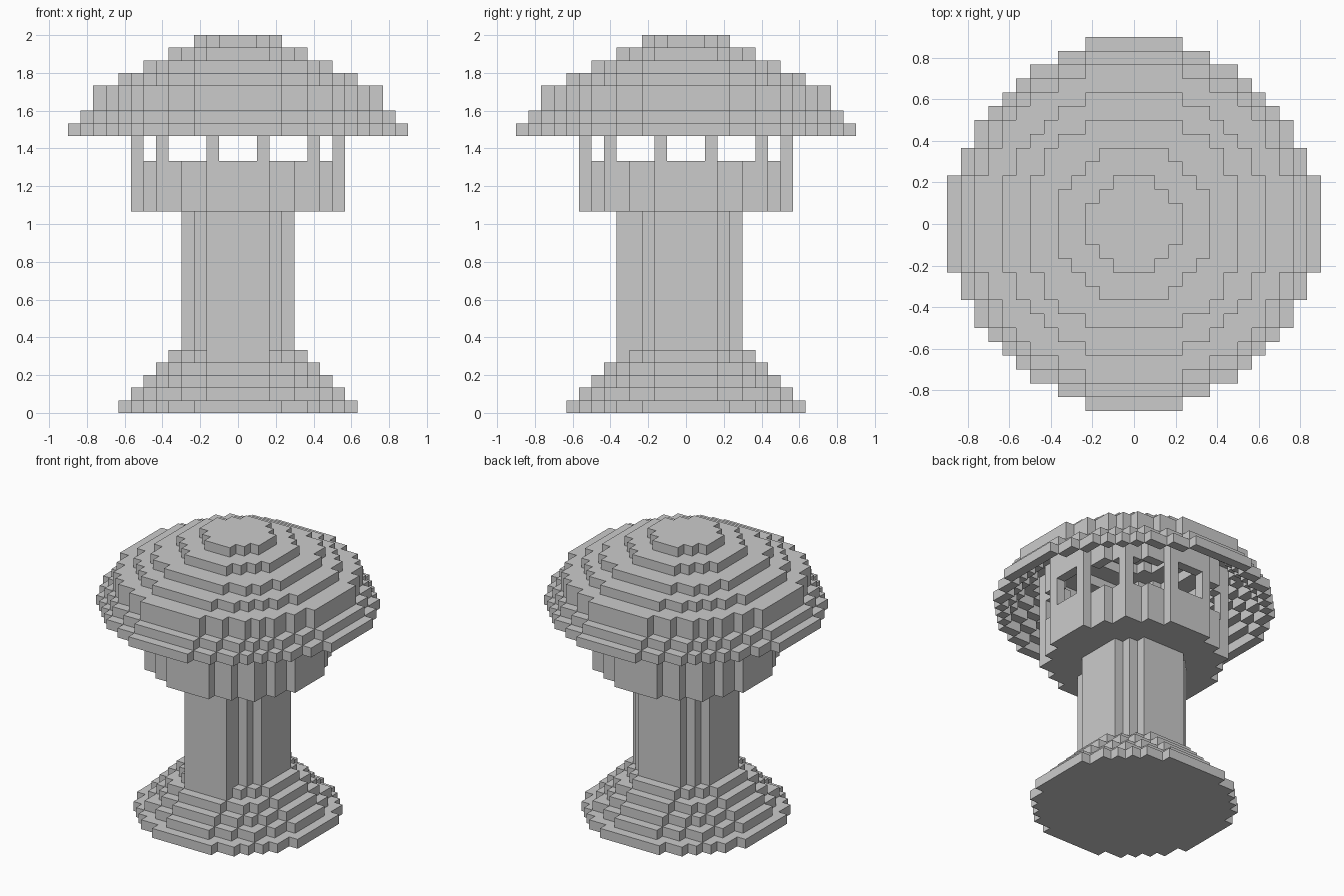
import bpy
import bmesh

UNIT = 2 / 30  # edge length of one block

cube = bpy.data.objects.get("Cube")
if cube:
    bpy.data.objects.remove(cube, do_unlink=True)

stone = bpy.data.materials.new("plain grey")
stone.use_nodes = True
GREY = (0.6, 0.6, 0.6, 1)
stone.diffuse_color = GREY
stone.node_tree.nodes["Principled BSDF"].inputs["Base Color"].default_value = GREY

SIDES = ((1, 0), (0, 1), (-1, 0), (0, -1))


def disc(r2):
    """Blocks whose centre lies within the squared radius."""
    span = range(-14, 15)
    return {(x, y) for x in span for y in span if x * x + y * y <= r2}


def build(name, bands):
    """Make one blocky part from stacked (bottom, top, blocks) bands."""
    bm = bmesh.new()

    def quad(points):
        bm.faces.new([bm.verts.new([c * UNIT for c in p]) for p in points])

    for i, (z0, z1, cells) in enumerate(bands):
        below = bands[i - 1][2] if i else set()
        above = bands[i + 1][2] if i + 1 < len(bands) else set()
        for x, y in cells:
            a, b, c, d = x - .5, x + .5, y - .5, y + .5
            if (x, y) not in above:
                quad([(a, c, z1), (b, c, z1), (b, d, z1), (a, d, z1)])
            if (x, y) not in below:
                quad([(a, d, z0), (b, d, z0), (b, c, z0), (a, c, z0)])
            for dx, dy in SIDES:
                if (x + dx, y + dy) in cells:
                    continue
                mx, my = x + dx / 2, y + dy / 2
                p = (mx + dy / 2, my - dx / 2)
                q = (mx - dy / 2, my + dx / 2)
                quad([(*p, z0), (*q, z0), (*q, z1), (*p, z1)])
    bmesh.ops.remove_doubles(bm, verts=bm.verts, dist=UNIT / 100)
    mesh = bpy.data.meshes.new(name)
    bm.to_mesh(mesh)
    bm.free()
    mesh.materials.append(stone)
    bpy.context.collection.objects.link(bpy.data.objects.new(name, mesh))


# Stepped base
build("stepped_base", [(z, z + 1, disc((9.5 - z) ** 2)) for z in range(5)])

# Shaft with a flat rib on the front
rib = {(x, -5) for x in range(-2, 3)}
build("shaft", [(5, 16, disc(4.5 ** 2) | rib)])

# Round cabin: floor, parapet, window posts, upper wall
floor = disc(8.5 ** 2)
wall = floor - disc(7.5 ** 2)
posts = {(x, y) for x, y in wall
         if (abs(x), abs(y)) in {(2, 8), (8, 2), (6, 6)}}
build("cabin", [(16, 17, floor), (17, 20, wall), (20, 23, posts), (23, 26, wall)])

# Hollow stepped roof: each tier keeps only its rim and its exposed tread
tiers = [(22, 179), (23, 154), (24, 132), (25, 132),
         (26, 92), (27, 62), (28, 30), (29, 11)]
discs = [disc(r2) for z, r2 in tiers] + [set()]
roof = []
for (z, r2), cells, above in zip(tiers, discs, discs[1:]):
    shell = {(x, y) for x, y in cells if (x, y) not in above
             or any((x + dx, y + dy) not in cells for dx, dy in SIDES)}
    roof.append((z, z + 1, shell))
build("roof", roof)
